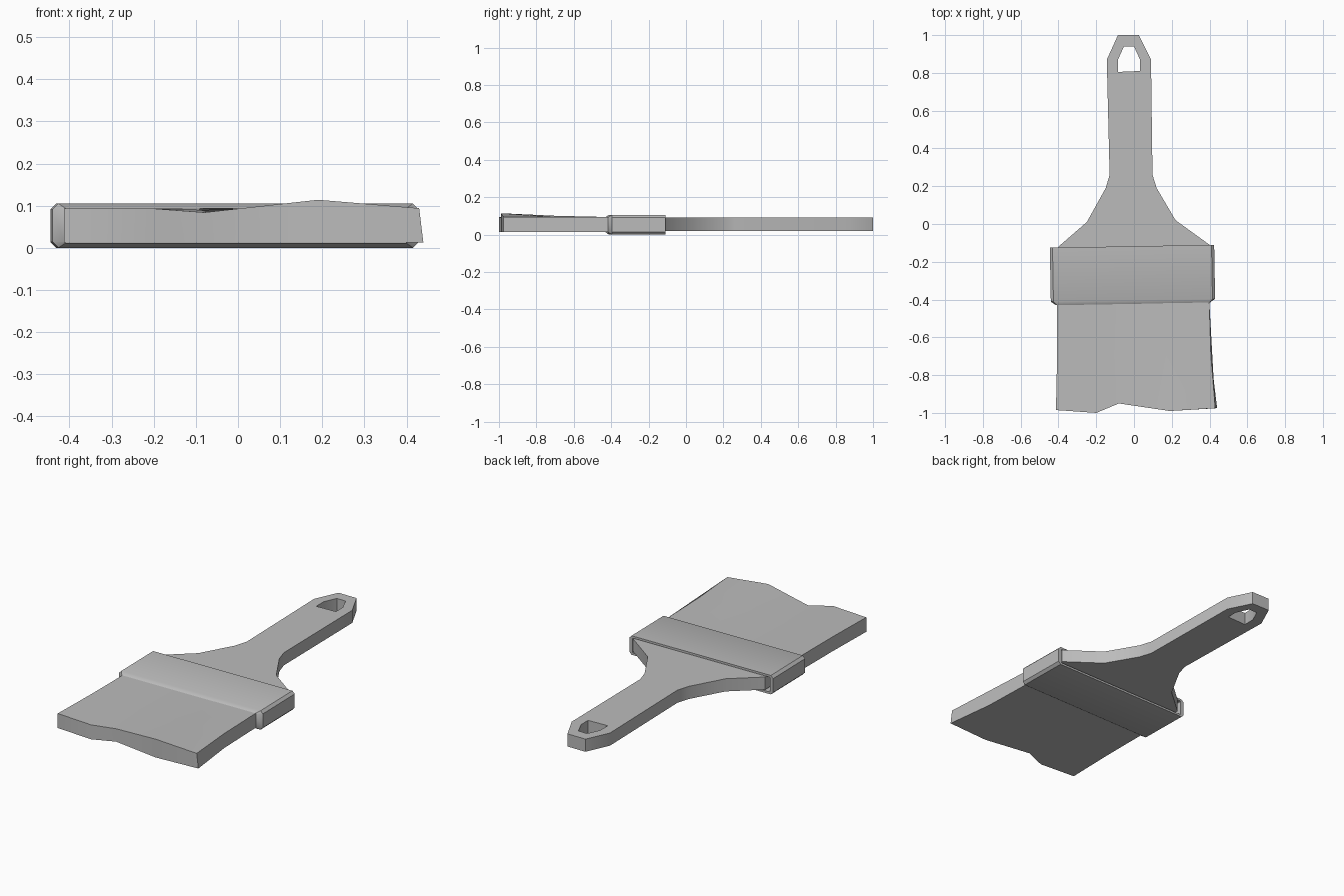
import bpy
import bmesh
from math import radians
from mathutils import Matrix

cube = bpy.data.objects.get("Cube")
if cube:
    bpy.data.objects.remove(cube, do_unlink=True)

grey = bpy.data.materials.new("plain_grey")
grey.use_nodes = True
colour = (0.5, 0.5, 0.5, 1)
grey.diffuse_color = colour
grey.node_tree.nodes["Principled BSDF"].inputs["Base Color"].default_value = colour


def finish(obj):
    """Apply the material and soft shading with sharp edges kept."""
    obj.data.materials.clear()
    obj.data.materials.append(grey)
    bpy.ops.object.select_all(action='DESELECT')
    bpy.context.view_layer.objects.active = obj
    obj.select_set(True)
    bpy.ops.object.shade_smooth_by_angle(angle=radians(32))


def link(name, data):
    obj = bpy.data.objects.new(name, data)
    bpy.context.collection.objects.link(obj)
    return obj


def loft(name, rings, wrap=False, caps=True, turn=None):
    """Skin a list of equal closed rings; wrap joins the last to the first."""
    bm = bmesh.new()
    loops = [[bm.verts.new(p) for p in ring] for ring in rings]
    pairs = list(zip(loops, loops[1:]))
    if wrap:
        pairs.append((loops[-1], loops[0]))
    for a, b in pairs:
        for i in range(len(a)):
            j = (i + 1) % len(a)
            bm.faces.new((a[i], a[j], b[j], b[i]))
    if caps and not wrap:
        bm.faces.new(loops[0])
        bm.faces.new(loops[-1])
    if turn:
        bmesh.ops.transform(bm, matrix=turn, verts=bm.verts)
    bmesh.ops.recalc_face_normals(bm, faces=bm.faces)
    mesh = bpy.data.meshes.new(name)
    bm.to_mesh(mesh)
    bm.free()
    obj = link(name, mesh)
    finish(obj)
    return obj


# Handle: flat outline with a hanging hole, given thickness
outline = [(-0.085, 1), (0.025, 1), (0.09, 0.87), (0.098, 0.26), (0.12, 0.19),
           (0.22, 0.02), (0.40, -0.11), (0.40, -0.17), (-0.40, -0.17),
           (-0.40, -0.12), (-0.25, 0.01), (-0.15, 0.19), (-0.129, 0.26),
           (-0.144, 0.87)]
hole = [(-0.085, 0.805), (0.032, 0.81), (0.032, 0.87), (0, 0.94),
        (-0.053, 0.94), (-0.085, 0.87)]
curve = bpy.data.curves.new("handle", 'CURVE')
curve.dimensions = '2D'
curve.fill_mode = 'BOTH'
curve.extrude = 0.035
for points in (outline, hole):
    spline = curve.splines.new('POLY')
    spline.points.add(len(points) - 1)
    for p, (x, y) in zip(spline.points, points):
        p.co = (x, y, 0, 1)
    spline.use_cyclic_u = True
handle = link("handle", curve)
handle.location.z = 0.055
bpy.ops.object.select_all(action='DESELECT')
bpy.context.view_layer.objects.active = handle
handle.select_set(True)
bpy.ops.object.convert(target='MESH')
handle = bpy.context.object
bm = bmesh.new()
bm.from_mesh(handle.data)
bmesh.ops.remove_doubles(bm, verts=bm.verts, dist=0.0005)
bmesh.ops.recalc_face_normals(bm, faces=bm.faces)
bm.to_mesh(handle.data)
bm.free()
finish(handle)


# Ferrule: hollow band with chamfered corners and a sloped front lip
def band(y, half_x, half_z, c):
    quarter = [(half_x, half_z - c), (half_x - c, half_z)]
    pts = quarter + [(-x, z) for x, z in reversed(quarter)]
    pts += [(-x, -z) for x, z in pts]
    return [(x, y, z) for x, z in pts]


loft("ferrule", [band(0.143, 0.435, 0.0525, 0.014),
                 band(-0.143, 0.435, 0.0525, 0.014),
                 band(-0.162, 0.407, 0.041, 0.003),
                 band(0.143, 0.415, 0.041, 0.003)],
     wrap=True,
     turn=Matrix.Translation((-0.008, -0.261, 0.0525)) @ Matrix.Rotation(radians(1), 4, 'Z'))

# Bristles: sections across the width, each swept from root to uneven tip
# (root x, middle x, tip x, tip y, tip height)
strands = [(-0.407, -0.407, -0.413, -0.985, 0.093),
           (-0.20, -0.20, -0.20, -1.0, 0.093),
           (-0.08, -0.08, -0.08, -0.95, 0.084),
           (0.15, 0.17, 0.19, -0.99, 0.114),
           (0.397, 0.407, 0.43, -0.975, 0.094)]
low, high = 0.013, 0.093
sections = []
for root, mid, tip, tip_y, tip_z in strands:
    lean = 0.01 if tip > 0.4 else 0
    sections.append([(root, -0.38, low), (mid, -0.70, low), (tip + lean, tip_y, low),
                     (tip, tip_y, tip_z), (mid, -0.70, high + (tip_z - high) * 0.35),
                     (root, -0.38, high)])
loft("bristles", sections)
